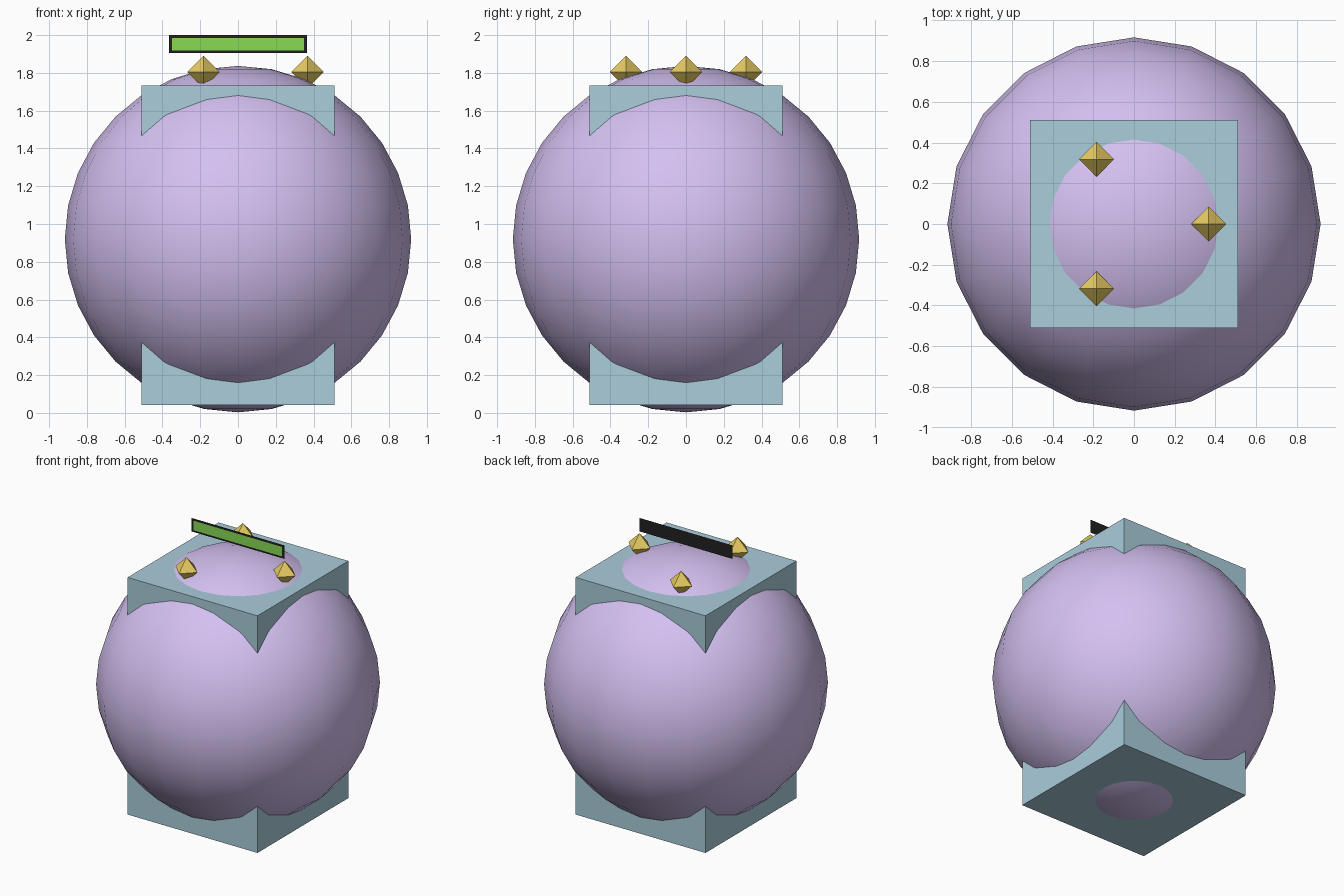
import bpy, bmesh
from math import cos, sin, radians, pi

if "Cube" in bpy.data.objects:
    bpy.data.objects.remove(bpy.data.objects["Cube"])


def paint(obj, name, color):
    mat = bpy.data.materials.get(name) or bpy.data.materials.new(name)
    mat.diffuse_color = (*color, 1)
    mat.use_nodes = True
    mat.node_tree.nodes["Principled BSDF"].inputs["Base Color"].default_value = mat.diffuse_color
    obj.data.materials.append(mat)


def mesh_object(name, verts, faces, color_name, color, location):
    mesh = bpy.data.meshes.new(name)
    mesh.from_pydata(verts, [], faces)
    obj = bpy.data.objects.new(name, mesh)
    obj.location = location
    bpy.context.collection.objects.link(obj)
    paint(obj, color_name, color)
    return obj


# Tall square body, its ends poking out of the sphere
bpy.ops.mesh.primitive_cube_add(size=1, location=(0, 0, 0.888))
body = bpy.context.object
body.name = "body_block"
body.dimensions = (1.024, 1.024, 1.69)
paint(body, "pale_blue", (0.40, 0.61, 0.71))

# Smooth bubble around the body
bpy.ops.mesh.primitive_uv_sphere_add(segments=20, ring_count=16, radius=0.917,
                                     location=(0, 0, 0.92))
bubble = bpy.context.object
bubble.name = "bubble"
bpy.ops.object.shade_smooth_by_angle(angle=radians(40))
paint(bubble, "lilac", (0.66, 0.53, 0.88))

# Three octahedral gems circling the top
R = 0.086
gem_verts = [(R, 0, 0), (0, R, 0), (-R, 0, 0), (0, -R, 0), (0, 0, R), (0, 0, -R)]
gem_faces = [(i, (i + 1) % 4, 4) for i in range(4)] + \
            [((i + 1) % 4, i, 5) for i in range(4)]
for k in range(3):
    a = k * 2 * pi / 3
    mesh_object(f"gem_{k + 1}", gem_verts, gem_faces, "gold", (0.80, 0.60, 0.12),
                (0.367 * cos(a), 0.367 * sin(a), 1.805))


# Flat gauge above the top: dark backing with a green bar in front
def panel(name, half_w, half_h, y, color_name, color):
    verts = [(-half_w, 0, -half_h), (half_w, 0, -half_h),
             (half_w, 0, half_h), (-half_w, 0, half_h)]
    mesh_object(name, verts, [(0, 1, 2, 3)], color_name, color, (0, y, 1.952))


panel("gauge_backing", 0.366, 0.048, 0, "near_black", (0.015, 0.015, 0.015))
panel("gauge_bar", 0.35, 0.034, -0.003, "green", (0.25, 0.70, 0.09))
